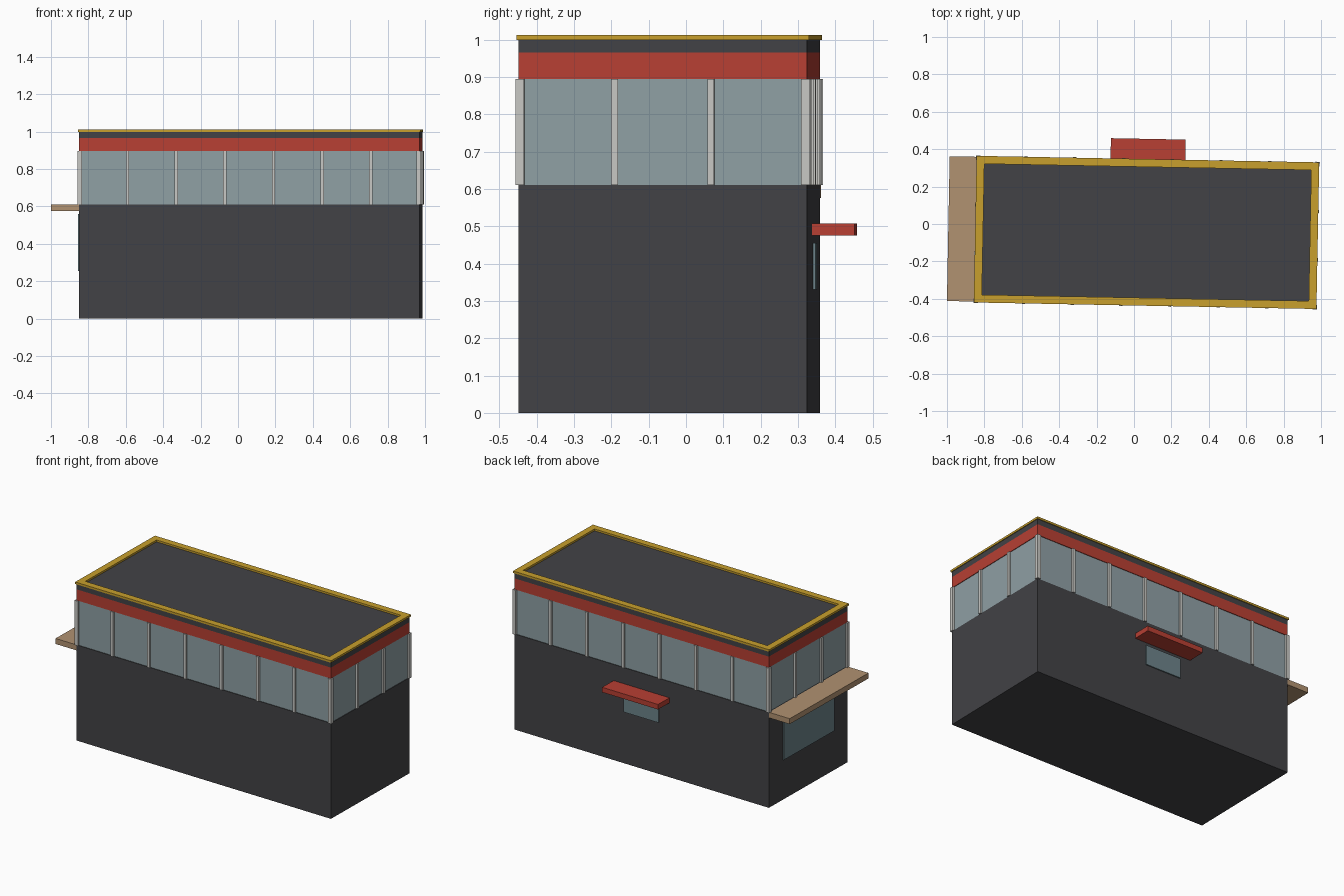
import bpy, bmesh
from mathutils import Matrix

cube = bpy.data.objects.get("Cube")
if cube:
    bpy.data.objects.remove(cube, do_unlink=True)

# The whole building is turned slightly about z
FRAME = Matrix.Translation((0.067, -0.045, 0)) @ Matrix.Rotation(-0.019, 4, "Z")
HX, HY = 0.911, 0.387          # half length and half depth of the walls
SILL, HEAD = 0.61, 0.895       # bottom and top of the glazed band
PROUD = 0.008                  # how far the posts stand out


def material(name, r, g, b):
    mat = bpy.data.materials.new(name)
    mat.use_nodes = True
    mat.diffuse_color = (r, g, b, 1)
    mat.node_tree.nodes["Principled BSDF"].inputs["Base Color"].default_value = (r, g, b, 1)
    return mat


charcoal = material("charcoal", 0.055, 0.055, 0.061)
red = material("red", 0.48, 0.05, 0.033)
gold = material("gold", 0.58, 0.35, 0.026)
glass = material("pale glass", 0.275, 0.352, 0.376)
dark_glass = material("dark glass", 0.15, 0.225, 0.25)
metal = material("light metal", 0.578, 0.578, 0.552)
timber = material("timber", 0.44, 0.287, 0.165)


def boxes(name, mat, spans):
    """One object from boxes, each given as (x0, x1), (y0, y1), (z0, z1)."""
    bm = bmesh.new()
    for span in spans:
        centre = [(a + b) / 2 for a, b in span]
        size = [b - a for a, b in span]
        bmesh.ops.create_cube(bm, size=1, matrix=Matrix.Translation(centre)
                              @ Matrix.Diagonal((*size, 1)))
    mesh = bpy.data.meshes.new(name)
    bm.to_mesh(mesh)
    bm.free()
    mesh.materials.append(mat)
    obj = bpy.data.objects.new(name, mesh)
    obj.matrix_world = FRAME
    bpy.context.collection.objects.link(obj)
    return obj


def band(name, mat, z0, z1, inset=0):
    x, y = HX - inset, HY - inset
    return boxes(name, mat, [((-x, x), (-y, y), (z0, z1))])


# Stacked storeys and bands
band("lower_walls", charcoal, 0, SILL)
band("window_band", glass, SILL, HEAD, 0.004)
band("red_fascia", red, HEAD, 0.965)
band("roof_slab", charcoal, 0.965, 1.0)

# Gold roof edge
ox, oy, width = HX + 0.005, HY + 0.005, 0.042
rim = (0.999, 1.012)
edge = [((-ox, ox), (s * oy - width * (s > 0), s * oy + width * (s < 0)), rim) for s in (-1, 1)]
edge += [((s * ox - width * (s > 0), s * ox + width * (s < 0)), (width - oy, oy - width), rim)
         for s in (-1, 1)]
boxes("roof_edge", gold, edge)


# Window posts
def post(x, y, half):
    return ((x - half, x + half), (y - half, y + half), (SILL, HEAD))


CORNER, MID = 0.012, 0.009
px, py = HX + PROUD, HY + PROUD
corners = [post(sx * (px - CORNER), sy * (py - CORNER), CORNER)
           for sx in (-1, 1) for sy in (-1, 1)]
boxes("corner_posts", metal, corners)
long_posts = [post(-HX + 2 * HX * i / 7, s * (py - MID), MID)
              for i in range(1, 7) for s in (-1, 1)]
short_posts = [post(s * (px - MID), -HY + 2 * HY * i / 3, MID)
               for i in (1, 2) for s in (-1, 1)]
boxes("window_posts", metal, long_posts + short_posts)

# Side ledge with the serving window under it
boxes("side_ledge", timber, [((-HX - 0.149, -HX), (-HY, HY), (0.575, SILL))])
boxes("side_window", dark_glass, [((-HX - 0.007, -HX + 0.002), (-0.25, 0.25), (0.255, 0.56))])

# Back awning and hatch
boxes("back_awning", red, [((-0.2, 0.2), (HY, HY + 0.113), (0.475, 0.507))])
boxes("back_window", dark_glass, [((-0.125, 0.125), (HY - 0.002, HY + 0.007), (0.33, 0.455))])
